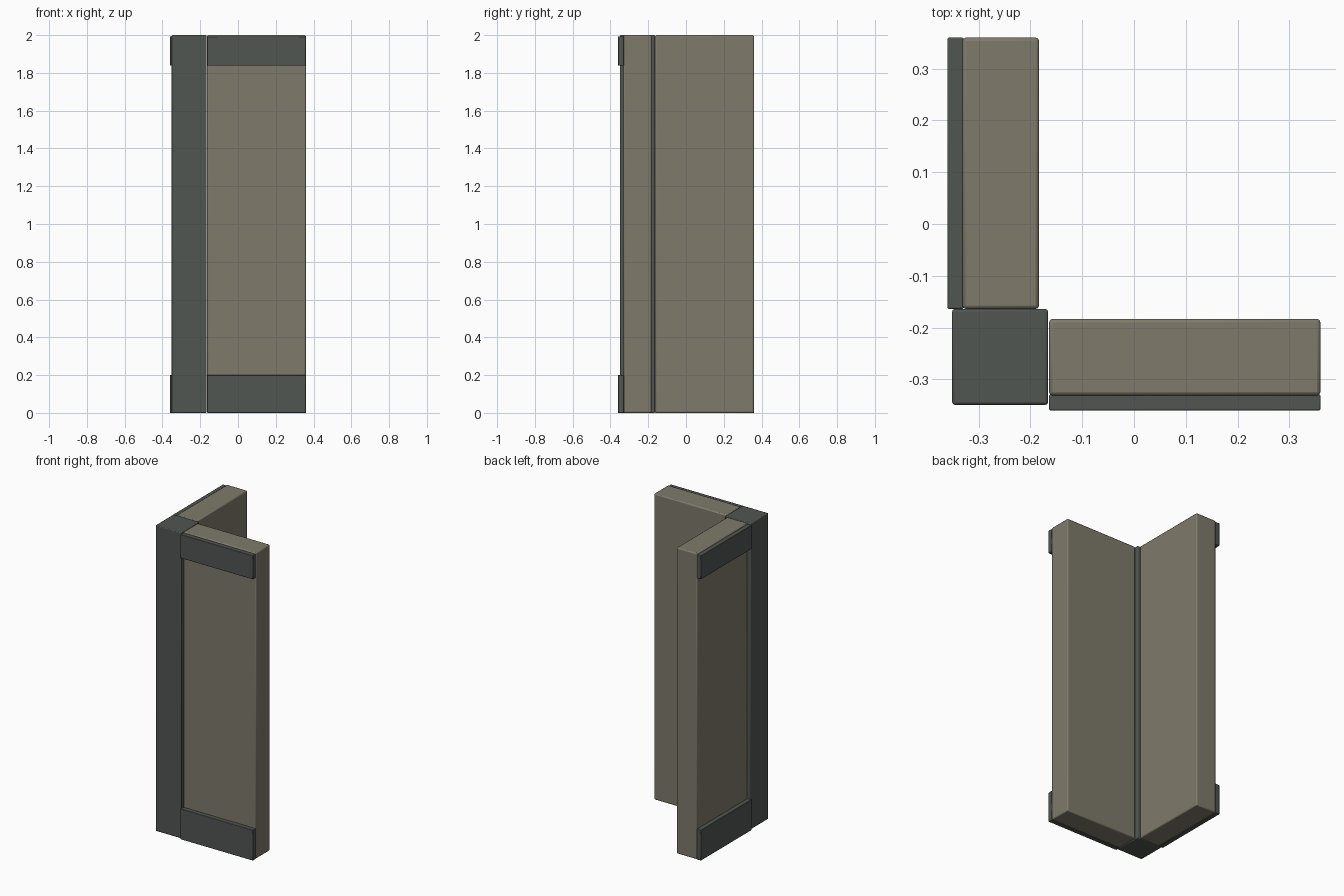
import bpy

if "Cube" in bpy.data.objects:
    bpy.data.objects.remove(bpy.data.objects["Cube"])

# Flat colours
def material(name, rgb):
    m = bpy.data.materials.new(name)
    m.diffuse_color = (*rgb, 1)
    m.use_nodes = True
    m.node_tree.nodes["Principled BSDF"].inputs["Base Color"].default_value = m.diffuse_color
    return m

plaster = material("warm_grey_plaster", (0.209, 0.195, 0.147))
trim = material("dark_grey_trim", (0.080, 0.092, 0.083))


# Box between two corners, with softly bevelled edges
def box(name, lo, hi, mat, bevel=0.006, segments=2):
    bpy.ops.mesh.primitive_cube_add(size=1, location=[(a + b) / 2 for a, b in zip(lo, hi)])
    ob = bpy.context.object
    ob.name = name
    ob.scale = [b - a for a, b in zip(lo, hi)]
    bpy.ops.object.transform_apply(location=False, rotation=False, scale=True)
    ob.data.materials.append(mat)
    mod = ob.modifiers.new("soft_edges", 'BEVEL')
    mod.width = bevel
    mod.segments = segments
    bpy.ops.object.shade_smooth_by_angle()
    return ob


# Corner post
box("corner_post", (-0.351, -0.349, 0), (-0.166, -0.164, 2), trim, 0.005)

# Two wings at a right angle: the side wing is the front wing with x and y swapped
for side, swap in (("front", False), ("side", True)):
    parts = [
        ("wall", (-0.164, -0.331, 0), (0.36, -0.183, 2), plaster, 0.007),
        ("bottom_band", (-0.164, -0.36, 0), (0.36, -0.329, 0.2), trim, 0.003),
        ("top_band", (-0.164, -0.36, 1.838), (0.36, -0.329, 1.993), trim, 0.003),
    ]
    for name, lo, hi, mat, bevel in parts:
        if swap:
            lo, hi = (lo[1], lo[0], lo[2]), (hi[1], hi[0], hi[2])
        box(side + "_" + name, lo, hi, mat, bevel)
